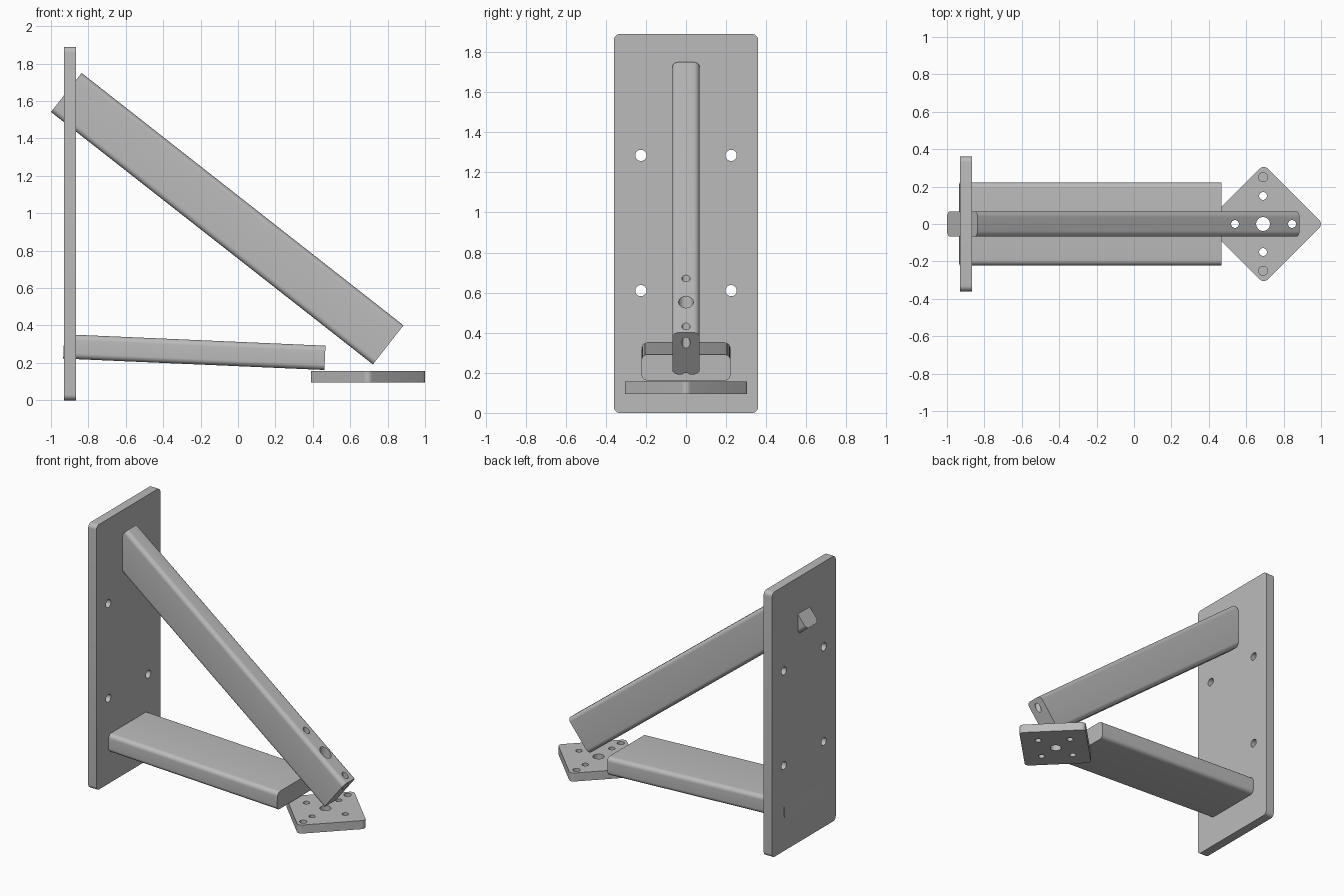
import bpy, bmesh, math
from mathutils import Matrix, Vector

if "Cube" in bpy.data.objects:
    bpy.data.objects.remove(bpy.data.objects["Cube"])

steel = bpy.data.materials.new("plain grey")
steel.diffuse_color = (0.5, 0.5, 0.5, 1)
steel.use_nodes = True
steel.node_tree.nodes["Principled BSDF"].inputs["Base Color"].default_value = steel.diffuse_color


def finish(name, bm):
    mesh = bpy.data.meshes.new(name)
    bm.to_mesh(mesh)
    bm.free()
    mesh.materials.append(steel)
    obj = bpy.data.objects.new(name, mesh)
    bpy.context.collection.objects.link(obj)
    return obj


def rounded_bar(name, size, axis, radius, centre, angle=0, turn='Y'):
    """Box whose four edges along one axis are rounded."""
    bm = bmesh.new()
    bmesh.ops.create_cube(bm, size=1)
    bmesh.ops.scale(bm, vec=size, verts=bm.verts)
    edges = [e for e in bm.edges
             if abs((e.verts[0].co - e.verts[1].co).normalized()[axis]) > 0.9]
    bmesh.ops.bevel(bm, geom=edges, offset=radius, segments=8,
                    profile=0.5, affect='EDGES')
    bm.transform(Matrix.Translation(centre) @ Matrix.Rotation(math.radians(angle), 4, turn))
    bmesh.ops.recalc_face_normals(bm, faces=bm.faces)
    return finish(name, bm)


def drill(obj, holes, turn=0):
    """Cut cylinders (centre, radius, length); turn 90 lays them along x."""
    bm = bmesh.new()
    for centre, radius, length in holes:
        m = Matrix.Translation(centre) @ Matrix.Rotation(math.radians(turn), 4, 'Y')
        bmesh.ops.create_cone(bm, cap_ends=True, segments=32, radius1=radius,
                              radius2=radius, depth=length, matrix=m)
    cutter = finish("hole_cutter", bm)
    cutter.hide_render = True
    mod = obj.modifiers.new("holes", 'BOOLEAN')
    mod.operation, mod.solver, mod.object = 'DIFFERENCE', 'EXACT', cutter
    bpy.context.view_layer.objects.active = obj
    bpy.ops.object.modifier_apply(modifier=mod.name)
    bpy.data.objects.remove(cutter)


# Wall plate with four bolt holes
wall = rounded_bar("wall_plate", (0.065, 0.72, 1.89), 0, 0.03, (-0.8975, 0, 0.945))
drill(wall, [((-0.8975, y, z), 0.028, 0.3)
             for y in (-0.225, 0.225) for z in (0.61, 1.285)], 90)

# Lower arm, sloping slightly down, its heel just passing the wall plate
lower = rounded_bar("lower_arm", (1.398, 0.444, 0.13), 0, 0.03,
                    (-0.2335, 0, 0.2575), 2.5)

# Diagonal brace, drilled vertically in line with the foot plate
row = [((0.54, 0, 0.6), 0.021, 2), ((0.69, 0, 0.6), 0.037, 2), ((0.845, 0, 0.6), 0.021, 2)]
brace = rounded_bar("diagonal_brace", (2.187, 0.136, 0.265), 0, 0.03,
                    (-0.0575, 0, 0.971), 38.1)
drill(brace, row)

# Diamond foot plate: through holes plus two blind holes from above
side = (0.305 + 0.0124) * math.sqrt(2)
foot = rounded_bar("foot_plate", (side, side, 0.061), 2, 0.03,
                   (0.694, 0, 0.125), 45, 'Z')
drill(foot, row + [((0.69, y, 0.2), 0.021, 1) for y in (-0.15, 0.15)]
      + [((0.69, y, 0.165), 0.024, 0.08) for y in (-0.25, 0.25)])

# Smooth the rounded edges, keep the rest sharp
for obj in (wall, lower, brace, foot):
    bpy.ops.object.select_all(action='DESELECT')
    obj.select_set(True)
    bpy.context.view_layer.objects.active = obj
    bpy.ops.object.shade_smooth_by_angle(angle=math.radians(30))
